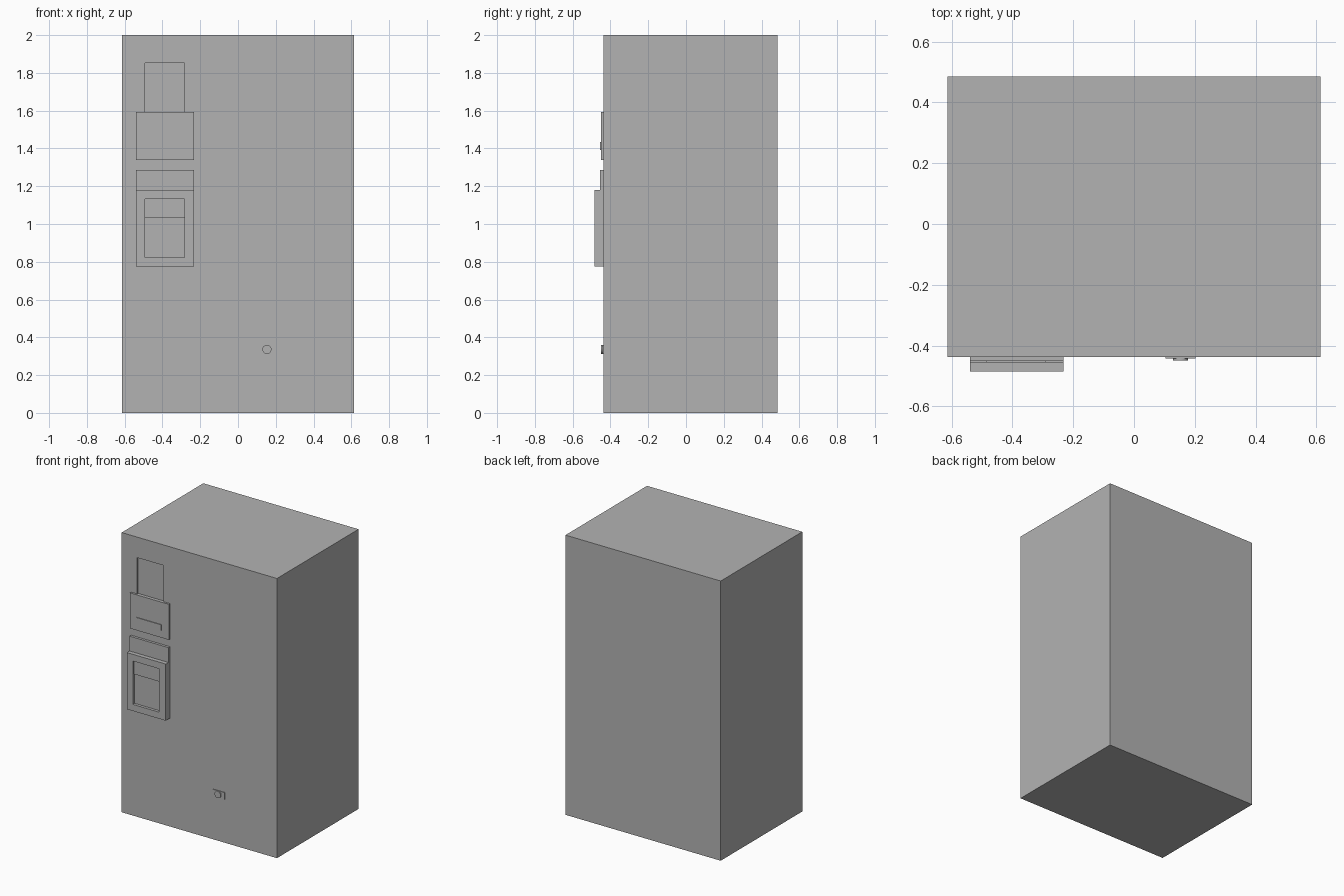
import bpy, math

if "Cube" in bpy.data.objects:
    bpy.data.objects.remove(bpy.data.objects["Cube"])

grey = bpy.data.materials.new("light grey")
grey.diffuse_color = (0.45, 0.45, 0.45, 1)
grey.use_nodes = True
grey.node_tree.nodes["Principled BSDF"].inputs["Base Color"].default_value = grey.diffuse_color
BACK, FACE = 0.485, -0.437


def box(name, x, y, z):
    """Box spanning the given (min, max) ranges."""
    bpy.ops.mesh.primitive_cube_add(size=1, location=[(a + b) / 2 for a, b in (x, y, z)])
    ob = bpy.context.object
    ob.name = name
    ob.scale = [b - a for a, b in (x, y, z)]
    bpy.ops.object.transform_apply(location=False, rotation=False, scale=True)
    ob.data.materials.append(grey)
    return ob


def recess(target, name, x, y, z):
    """Cut a box-shaped pocket into the target."""
    cutter = box(name, x, y, z)
    cutter.hide_render = True
    cutter.hide_set(True)
    mod = target.modifiers.new(name, 'BOOLEAN')
    mod.operation = 'DIFFERENCE'
    mod.solver = 'EXACT'
    mod.object = cutter


PANEL_X = (-0.54, -0.232)
INNER_X = (-0.492, -0.284)

# Cabinet with shallow display window
cabinet = box("cabinet", (-0.614, 0.614), (FACE, BACK), (0, 2))
recess(cabinet, "window_cutter", INNER_X, (-0.5, FACE + 0.01), (1.594, 1.853))

# Control panel with raised slot bar
box("control_panel", PANEL_X, (-0.451, FACE), (1.34, 1.594))
box("slot_bar", (-0.487, -0.289), (-0.456, -0.451), (1.392, 1.434))

# Dispenser: thin header above a thick housing with a stepped pocket
box("dispenser_header", PANEL_X, (-0.455, FACE), (1.18, 1.286))
housing = box("dispenser_housing", PANEL_X, (-0.485, FACE), (0.775, 1.18))
recess(housing, "pocket_cutter", INNER_X, (-0.6, -0.465), (0.822, 1.132))
box("pocket_flap", INNER_X, (-0.473, -0.465), (1.034, 1.132))

# Small catch low on the front: back plate and round knob
box("catch_plate", (0.103, 0.203), (-0.442, FACE), (0.312, 0.36))
bpy.ops.mesh.primitive_cylinder_add(vertices=24, radius=0.024, depth=0.013,
                                    location=(0.153, -0.4435, 0.336),
                                    rotation=(math.pi / 2, 0, 0))
knob = bpy.context.object
knob.name = "catch_knob"
knob.data.materials.append(grey)
bpy.ops.object.shade_smooth_by_angle()
